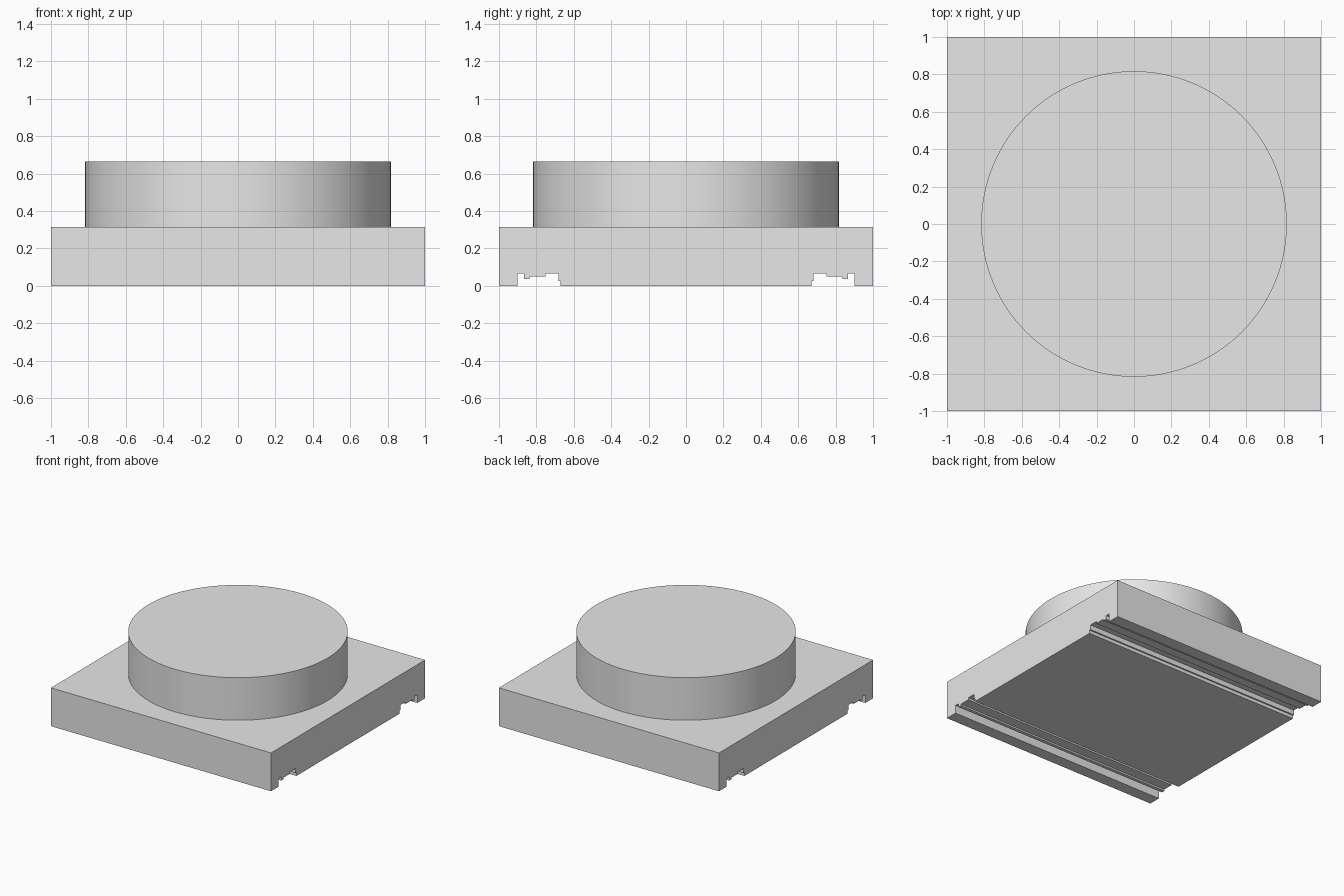
import bpy
import bmesh
import math

cube = bpy.data.objects.get("Cube")
if cube:
    bpy.data.objects.remove(cube, do_unlink=True)

grey = bpy.data.materials.new("light grey")
grey.use_nodes = True
grey.diffuse_color = (0.8, 0.8, 0.8, 1)
grey.node_tree.nodes["Principled BSDF"].inputs["Base Color"].default_value = (0.8, 0.8, 0.8, 1)

BASE_TOP = 0.315
DISC_TOP = 0.665
DISC_RADIUS = 0.817


def add_object(name, bm):
    bmesh.ops.recalc_face_normals(bm, faces=bm.faces)
    mesh = bpy.data.meshes.new(name)
    bm.to_mesh(mesh)
    bm.free()
    mesh.materials.append(grey)
    obj = bpy.data.objects.new(name, mesh)
    bpy.context.collection.objects.link(obj)
    return obj


# Square base: side profile with a stepped groove near each edge, extruded along x
groove = [(0.90, 0), (0.90, 0.067), (0.865, 0.067), (0.865, 0.037), (0.837, 0.037),
          (0.837, 0.05), (0.75, 0.05), (0.75, 0.067), (0.682, 0.067),
          (0.682, 0.027), (0.67, 0.027), (0.67, 0)]
half = [(1, BASE_TOP), (1, 0)] + groove
profile = half + [(-y, z) for y, z in reversed(half)]

bm = bmesh.new()
face = bm.faces.new([bm.verts.new((-1, y, z)) for y, z in profile])
extruded = bmesh.ops.extrude_face_region(bm, geom=[face], use_keep_orig=True)
verts = [v for v in extruded["geom"] if isinstance(v, bmesh.types.BMVert)]
bmesh.ops.translate(bm, verts=verts, vec=(2, 0, 0))
add_object("grooved_base", bm)

# Round disc standing on the base
bm = bmesh.new()
bmesh.ops.create_cone(bm, cap_ends=True, segments=128, radius1=DISC_RADIUS,
                      radius2=DISC_RADIUS, depth=DISC_TOP - BASE_TOP)
bmesh.ops.translate(bm, verts=bm.verts, vec=(0, 0, (DISC_TOP + BASE_TOP) / 2))
disc = add_object("round_disc", bm)
bpy.ops.object.select_all(action="DESELECT")
disc.select_set(True)
bpy.context.view_layer.objects.active = disc
bpy.ops.object.shade_smooth_by_angle(angle=math.radians(30))
